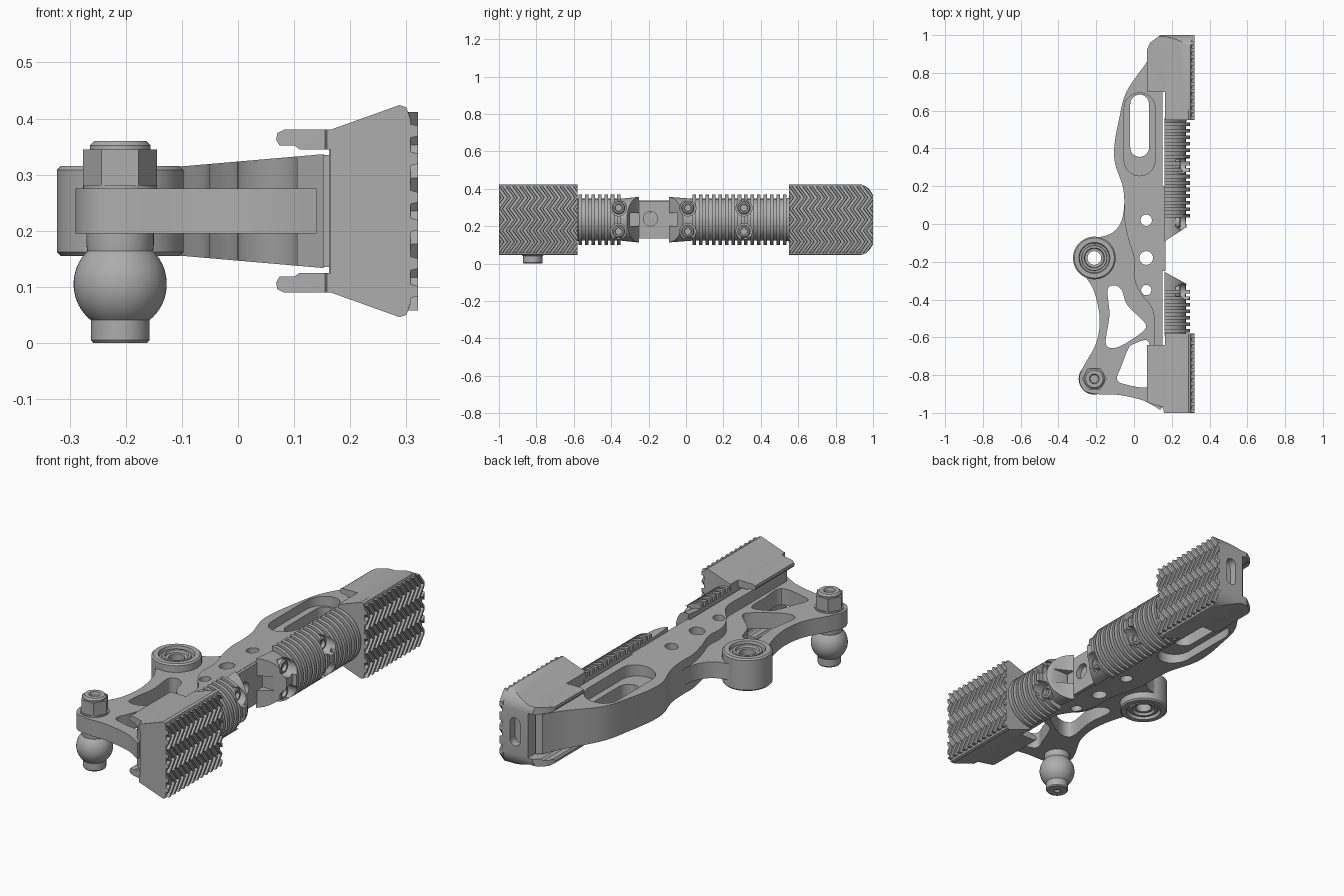
import bpy, bmesh, math
from mathutils import Vector, Matrix

if "Cube" in bpy.data.objects:
    bpy.data.objects.remove(bpy.data.objects["Cube"])

grey = bpy.data.materials.new("plain grey")
grey.use_nodes = True
TONE = (0.42, 0.42, 0.42, 1)
grey.diffuse_color = TONE
grey.node_tree.nodes["Principled BSDF"].inputs["Base Color"].default_value = TONE
parts = []


def finish(name, bm):
    bmesh.ops.recalc_face_normals(bm, faces=bm.faces)
    mesh = bpy.data.meshes.new(name)
    bm.to_mesh(mesh)
    bm.free()
    ob = bpy.data.objects.new(name, mesh)
    bpy.context.collection.objects.link(ob)
    mesh.materials.append(grey)
    parts.append(ob)
    return ob


def prism(name, pts, axis, lo, hi):
    """Extrude a 2D outline along X (y,z), Y (x,z) or Z (x,y)."""
    place = {"X": lambda a, b: (lo, a, b), "Y": lambda a, b: (a, lo, b),
             "Z": lambda a, b: (a, b, lo)}[axis]
    bm = bmesh.new()
    face = bm.faces.new([bm.verts.new(place(*p)) for p in pts])
    new = bmesh.ops.extrude_face_region(bm, geom=[face])["geom"]
    step = Vector([(hi - lo) * (axis == c) for c in "XYZ"])
    bmesh.ops.translate(bm, vec=step, verts=[v for v in new if isinstance(v, bmesh.types.BMVert)])
    return finish(name, bm)


def lathe(name, profile, centre, axis="Z", steps=40):
    """Turn (radius, height) points around an axis; a closed profile gives a ring."""
    bm = bmesh.new()
    vs = [bm.verts.new((r, 0, h)) for r, h in profile]
    es = [bm.edges.new(pair) for pair in zip(vs, vs[1:])]
    if profile[0][0] > 0:
        es.append(bm.edges.new((vs[-1], vs[0])))
    bmesh.ops.spin(bm, geom=vs + es, cent=(0, 0, 0), axis=(0, 0, 1), angle=math.tau, steps=steps)
    bmesh.ops.remove_doubles(bm, verts=bm.verts, dist=1e-5)
    if axis == "X":
        bm.transform(Matrix.Rotation(math.pi / 2, 4, "Y"))
    bm.transform(Matrix.Translation(centre))
    return finish(name, bm)


def rod(centre, r, length, axis="Z"):
    return lathe("cutter", [(0, -length / 2), (r, -length / 2), (r, length / 2), (0, length / 2)], centre, axis)


def combine(ob, cutter, operation="DIFFERENCE"):
    mod = ob.modifiers.new("cut", "BOOLEAN")
    mod.object, mod.operation, mod.solver = cutter, operation, "EXACT"
    bpy.context.view_layer.update()
    deps = bpy.context.evaluated_depsgraph_get()
    mesh = bpy.data.meshes.new_from_object(ob.evaluated_get(deps))
    ob.modifiers.clear()
    ob.data = mesh
    parts.remove(cutter)
    bpy.data.objects.remove(cutter)


def curve(pts, closed=False, n=6):
    """Smooth curve through the points."""
    v = [Vector(p) for p in pts]
    v = [v[-1]] + v + v[:2] if closed else [v[0]] + v + [v[-1]]
    out = []
    for a, b, c, d in zip(v, v[1:], v[2:], v[3:]):
        for i in range(n):
            t = i / n
            out.append(tuple(0.5 * (2 * b + (c - a) * t + (2 * a - 5 * b + 4 * c - d) * t * t
                                    + (3 * b - a - 3 * c + d) * t ** 3)))
    return out if closed else out + [tuple(v[-1])]


def slot(x, y, w, h, n=10):
    r = w / 2
    return [(x + r * math.cos(i * math.pi / n), y + s * (h / 2 - r) + r * math.sin(i * math.pi / n))
            if s > 0 else
            (x - r * math.cos(i * math.pi / n), y - (h / 2 - r) - r * math.sin(i * math.pi / n))
            for s in (1, -1) for i in range(n + 1)]


def box(a0, b0, a1, b1):
    return [(a0, b0), (a1, b0), (a1, b1), (a0, b1)]


MID = 0.235
EDGE = 0.152
HUB = (-0.21, -0.18, MID)
BALL = (-0.21, -0.82, 0)

# Thick lever spine: outline in plan, trimmed by a wedge seen from the front
rear_edge = curve([(0.12, 0.95), (0.07, 0.86), (-0.04, 0.7), (-0.08, 0.55), (-0.103, 0.42), (-0.1, 0.32),
                   (-0.06, 0.2), (-0.05, 0.1), (-0.05, 0.02), (-0.03, -0.08), (0, -0.18), (0, -0.28),
                   (0.03, -0.36), (0.1, -0.46), (0.105, -0.62), (0.105, -0.94)])
spine = prism("lever_spine", [(EDGE, 0.96)] + rear_edge + [(EDGE, -0.98)], "Z", 0.1, 0.37)
combine(spine, prism("cutter", [(-0.12, 0.157), (-0.12, 0.313), (0.17, 0.338), (0.17, 0.132)], "Y", -1.1, 1.1),
        "INTERSECT")
for side in (1, -1):
    z = MID + side * 0.085
    combine(spine, prism("cutter", slot(0.03, 0.475, 0.165, 0.44), "Z", z - 0.045, z + 0.045))
combine(spine, prism("cutter", slot(0.03, 0.52, 0.1, 0.33), "Z", 0, 0.5))

# Thin arm reaching the hub and the ball stud
arm_edge = curve([(-0.05, 0.12), (-0.065, 0.02), (-0.12, -0.05), (-0.24, -0.09), (-0.3, -0.18), (-0.26, -0.27),
                  (-0.21, -0.36), (-0.182, -0.5), (-0.2, -0.63), (-0.265, -0.75), (-0.29, -0.82),
                  (-0.265, -0.88), (-0.2, -0.9), (-0.08, -0.905), (0.05, -0.935), (0.14, -0.985)])
arm = prism("lever_arm", arm_edge + [(0.14, 0.1)], "Z", 0.195, 0.275)
windows = [curve([(-0.14, -0.35), (-0.105, -0.325), (-0.065, -0.35), (-0.035, -0.43), (0.055, -0.52), (0.055, -0.56),
                  (-0.01, -0.61), (-0.08, -0.65), (-0.13, -0.655), (-0.15, -0.62), (-0.13, -0.48)], True),
           curve([(-0.03, -0.66), (0.0, -0.635), (0.075, -0.62), (0.085, -0.74), (0.08, -0.86), (-0.06, -0.845),
                  (-0.09, -0.815), (-0.07, -0.76)], True)]
for w in windows:
    combine(arm, prism("cutter", w, "Z", 0, 0.5))
combine(arm, rod(HUB, 0.05, 1))
for y, r in ((0.02, 0.03), (-0.18, 0.036), (-0.35, 0.027)):
    for ob in (spine, arm):
        combine(ob, rod((0.065, y, MID), r, 1))

# Bridge on the grip side with a cross hole
bridge = prism("lever_bridge", box(-0.25, 0.135, 0.2, 0.335), "X", 0.14, 0.166)
for ob in (spine, bridge):
    combine(ob, rod((0.17, -0.19, 0.24), 0.038, 0.16, "X"))

# Pivot hub with stepped bearing rings on both faces
half = [(0.036, 0.062), (0.05, 0.062), (0.054, 0.074), (0.066, 0.074), (0.068, 0.064), (0.078, 0.064),
        (0.082, 0.08), (0.106, 0.08), (0.113, 0.073)]
lathe("pivot_hub", half + [(r, -h) for r, h in reversed(half)], HUB, steps=56)

# Ball stud, washer and hex nut
ball = [(0.083 * math.cos(a), 0.105 + 0.083 * math.sin(a))
        for a in (math.radians(-51 + i * 6) for i in range(17))]
lathe("ball_stud", [(0, 0.012), (0.014, 0.012), (0.014, 0), (0.048, 0), (0.052, 0.005)] + ball
      + [(0.06, 0.175), (0.06, 0.2), (0, 0.2)], BALL, steps=48)
lathe("stud_washer", [(0, 0.27), (0.066, 0.27), (0.066, 0.281), (0, 0.281)], BALL)
lathe("hex_nut", [(0, 0.27), (0.066, 0.27), (0.066, 0.345), (0, 0.345)], BALL, steps=6)
lathe("nut_cap", [(0, 0.345), (0.022, 0.345), (0.026, 0.36), (0.046, 0.36), (0.054, 0.352), (0.054, 0.33), (0, 0.33)],
      BALL)


def grip(name, y0, y1, ribs_from, ribs_to, wedge, notch, screws):
    """Half-round ribbed block with a wedge end, a notch and screw wells."""
    rows, y = [(y0, 0.122)], ribs_from
    while y < ribs_to:
        rows += [(y, 0.112), (y, 0.135), (y + 0.019, 0.135), (y + 0.019, 0.112)]
        y += 0.0345
    rows.append((y1, 0.122))
    bm = bmesh.new()
    grid = [[bm.verts.new((0.162 + r * math.cos(a), y, MID + r * math.sin(a)))
             for a in (math.pi * (i / 24 - 0.5) for i in range(25))] for y, r in rows]
    for p, q in zip(grid, grid[1:]):
        for i in range(24):
            bm.faces.new((p[i], p[i + 1], q[i + 1], q[i]))
    bm.faces.new(grid[0])
    bm.faces.new(grid[-1])
    bm.faces.new([g[0] for g in grid] + [g[-1] for g in reversed(grid)])
    ob = finish(name, bm)
    combine(ob, prism("cutter", wedge, "Z", 0, 0.5))
    combine(ob, prism("cutter", box(notch[0], 0.2, notch[1], 0.27), "X", 0.1, 0.4))
    for y in screws:
        for z in (MID - 0.063, MID + 0.063):
            combine(ob, rod((0.32, y, z), 0.043, 0.2, "X"))
            lathe("grip_screw", [(0, 0), (0.034, 0), (0.034, 0.04), (0.028, 0.046), (0.02, 0.046), (0.018, 0.03),
                                 (0, 0.03)], (0.2, y, z), "X", 24)


grip("rear_grip", -0.095, 0.56, 0.035, 0.54, [(0.15, -0.1), (0.165, -0.09), (0.28, -0.015), (0.32, 0.01), (0.32, -0.1)],
     (-0.11, -0.045), (0.01, 0.31))
grip("front_grip", -0.59, -0.25, -0.575, -0.34, [(0.15, -0.24), (0.165, -0.255), (0.32, -0.34), (0.32, -0.24)],
     (-0.3, -0.24), (-0.36,))

# Clamp pads: flared block with two hooked flanges
upper = [(0.165, 0.345), (0.11, 0.345), (0.1, 0.352), (0.074, 0.352), (0.068, 0.362), (0.07, 0.374), (0.082, 0.38),
         (0.165, 0.38), (0.288, 0.424), (0.3, 0.42), (0.307, 0.4)]
section = upper + [(x, 2 * MID - z) for x, z in reversed(upper)]


def pad(name, y0, y1, flange, end_cut, corner):
    ob = prism(name, section, "Y", y0, y1)
    combine(ob, prism("cutter", box(0, flange[0], 0.163, flange[1]), "Z", 0, 0.5))
    combine(ob, prism("cutter", end_cut, "Z", 0, 0.5))
    if corner:
        arc = [(y1 - corner * (1 - math.sin(t)), MID + s * (0.19 - corner * (1 - math.cos(t))))
               for s, order in ((-1, range(9)), (1, range(8, -1, -1)))
               for t in (i * math.pi / 16 for i in order)]
        combine(ob, prism("cutter", [(y0 - 0.1, MID - 0.19)] + arc + [(y0 - 0.1, MID + 0.19)], "X", 0, 0.5),
                "INTERSECT")
        combine(ob, prism("cutter", slot(0.235, MID, 0.055, 0.14), "Y", y1 - 0.04, y1 + 0.1))
    # Zigzag treads, clipped to the pad
    bm = bmesh.new()
    zs = [0.058 + i * 0.0295 for i in range(13)]
    for k in range(-2, 16):
        rings = []
        for i, z in enumerate(zs):
            y = y0 + k * 0.036 + (0, 0.022, 0.044, 0.022)[i % 4]
            rings.append([bm.verts.new((x, y + d, z))
                          for x, d in ((0.3, 0), (0.321, 0.004), (0.321, 0.017), (0.3, 0.021))])
        for p, q in zip(rings, rings[1:]):
            for a, b in ((0, 1), (1, 2), (2, 3), (3, 0)):
                bm.faces.new((p[a], p[b], q[b], q[a]))
        bm.faces.new(rings[0])
        bm.faces.new(rings[-1])
    planes = [((0, y0, 0), (0, -1, 0)), ((0, y1, 0), (0, 1, 0))]
    if corner:
        planes += [((0, y1 - corner * 0.3, MID + s * (0.19 - corner * 0.3)), (0, 1, s)) for s in (1, -1)]
    for co, no in planes:
        cut = bmesh.ops.bisect_plane(bm, geom=bm.verts[:] + bm.edges[:] + bm.faces[:], plane_co=co, plane_no=no,
                                     clear_outer=True)["geom_cut"]
        bmesh.ops.holes_fill(bm, edges=[e for e in cut if isinstance(e, bmesh.types.BMEdge)], sides=0)
    finish(name + "_treads", bm)


pad("rear_pad", 0.55, 1.0, (0.5, 0.7), [(0, 0.85), (0.07, 0.925), (0.085, 0.96), (0.14, 1.0), (0.14, 1.1), (0, 1.1)], 0.08)
pad("front_pad", -1.0, -0.58, (-0.64, -0.5), [(0, -0.95), (0.07, -0.945), (0.155, -0.97), (0.17, -1.1), (0, -1.1)], 0)

# Smooth round surfaces, keep sharp edges
bpy.ops.object.select_all(action="DESELECT")
for ob in parts:
    ob.select_set(True)
bpy.context.view_layer.objects.active = parts[0]
bpy.ops.object.shade_smooth_by_angle(angle=math.radians(32))
